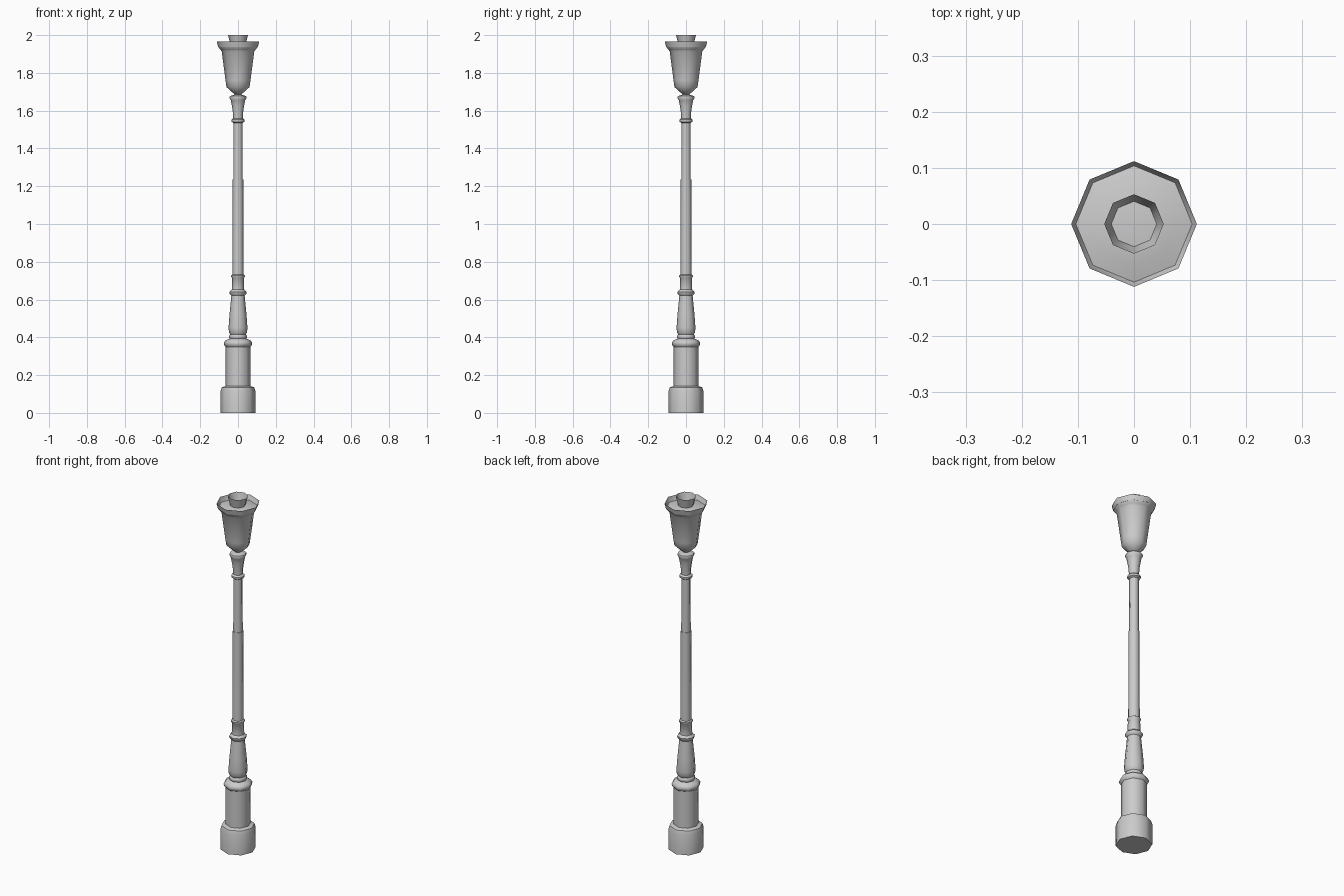
import bpy
import bmesh
from math import cos, sin, pi, radians

cube = bpy.data.objects.get("Cube")
if cube:
    bpy.data.objects.remove(cube, do_unlink=True)

GREY = (0.6, 0.6, 0.6, 1.0)
SIDES = 8

metal = bpy.data.materials.new("grey_metal")
metal.use_nodes = True
metal.diffuse_color = GREY
bsdf = next(n for n in metal.node_tree.nodes if n.type == 'BSDF_PRINCIPLED')
bsdf.inputs["Base Color"].default_value = GREY


def turned(name, profile, cap_start=False, cap_end=False):
    """Turn a (radius, height) profile into an eight-sided part."""
    bm = bmesh.new()
    rings = [[bm.verts.new((r * cos(2 * pi * i / SIDES), r * sin(2 * pi * i / SIDES), z))
              for i in range(SIDES)] for r, z in profile]
    for low, high in zip(rings, rings[1:]):
        for i in range(SIDES):
            j = (i + 1) % SIDES
            bm.faces.new((low[i], low[j], high[j], high[i]))
    if cap_start:
        bm.faces.new(rings[0][::-1])
    if cap_end:
        bm.faces.new(rings[-1])
    mesh = bpy.data.meshes.new(name)
    bm.to_mesh(mesh)
    bm.free()
    mesh.materials.append(metal)
    obj = bpy.data.objects.new(name, mesh)
    bpy.context.collection.objects.link(obj)
    bpy.ops.object.select_all(action='DESELECT')
    obj.select_set(True)
    bpy.context.view_layer.objects.active = obj
    bpy.ops.object.shade_smooth_by_angle(angle=radians(50))
    return obj


# Foot drum and pedestal
turned("foot_drum", [(0.092, 0), (0.092, 0.115), (0.086, 0.135), (0.066, 0.142)],
       cap_start=True)
turned("pedestal", [(0.066, 0.14), (0.066, 0.35)])
turned("pedestal_cornice", [(0.066, 0.35), (0.074, 0.36), (0.075, 0.372),
                            (0.066, 0.384), (0.045, 0.393)])

# Vase-shaped lower column with its collar
turned("column_vase", [(0.042, 0.39), (0.047, 0.398), (0.047, 0.409), (0.041, 0.415),
                       (0.048, 0.427), (0.050, 0.45), (0.045, 0.52),
                       (0.038, 0.59), (0.035, 0.625)])
turned("vase_collar", [(0.035, 0.62), (0.045, 0.631), (0.046, 0.641), (0.033, 0.652)])
turned("column_sleeve", [(0.033, 0.65), (0.031, 0.715), (0.036, 0.721),
                         (0.036, 0.728), (0.028, 0.733)])

# Stepped shaft
turned("lower_shaft", [(0.029, 0.73), (0.028, 1.235), (0.024, 1.235)])
turned("upper_shaft", [(0.025, 1.23), (0.024, 1.545)])

# Capital below the lantern
turned("shaft_ring", [(0.024, 1.535), (0.034, 1.541), (0.035, 1.552), (0.025, 1.56)])
turned("capital", [(0.025, 1.555), (0.028, 1.60), (0.033, 1.63), (0.038, 1.655),
                   (0.046, 1.669), (0.043, 1.677), (0.018, 1.685)], cap_end=True)

# Lantern body, flared open rim, roof and chimney
turned("lantern_body", [(0.013, 1.683), (0.034, 1.70), (0.061, 1.725), (0.066, 1.76),
                        (0.086, 1.912), (0.092, 1.922)], cap_start=True)
turned("lantern_rim", [(0.090, 1.92), (0.103, 1.935), (0.112, 1.965), (0.105, 1.937)])
turned("lantern_roof", [(0.105, 1.937), (0.075, 1.945), (0.040, 1.950)], cap_end=True)
turned("chimney", [(0.040, 1.948), (0.053, 2.0), (0.041, 1.952)])
